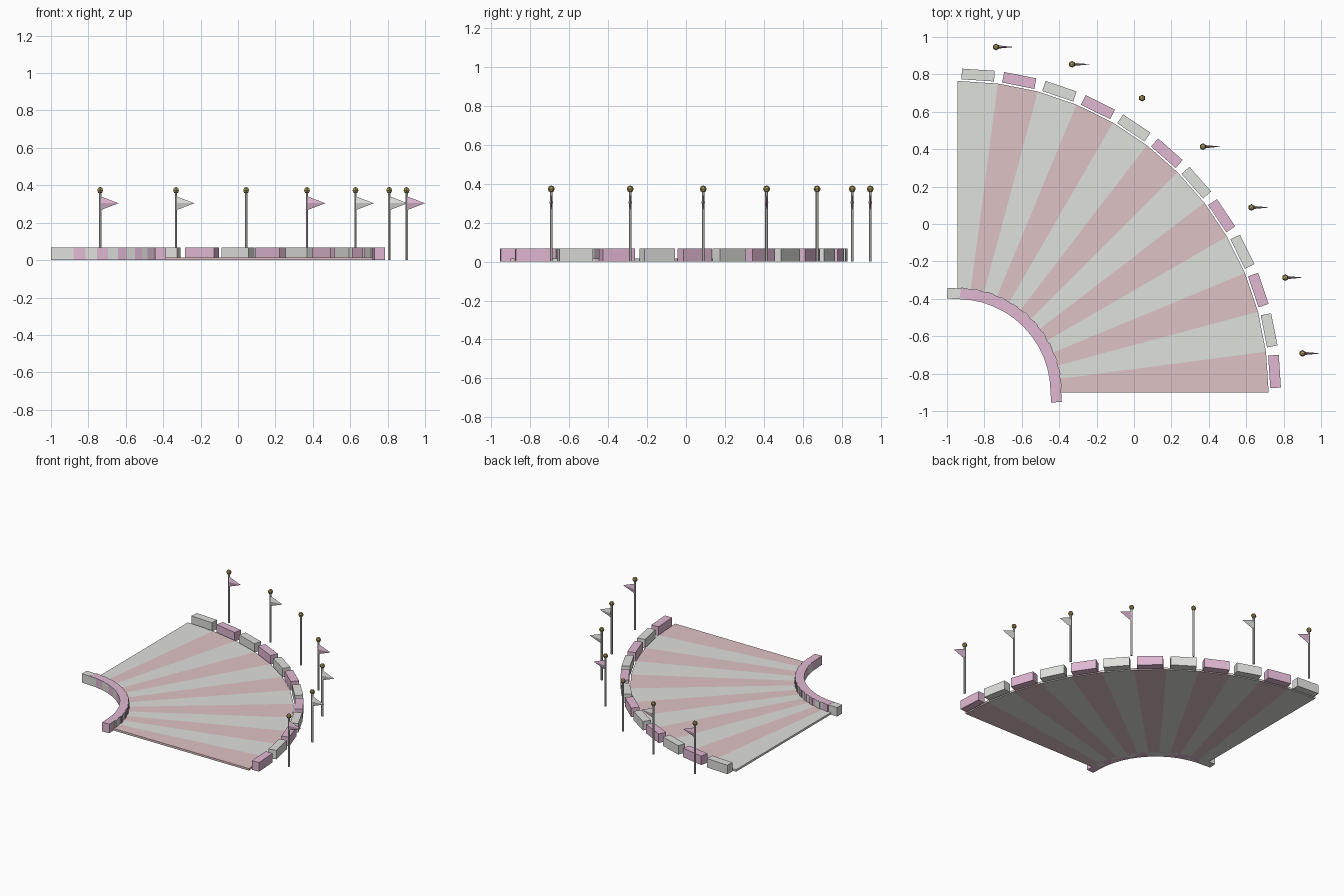
import bpy
import bmesh
from math import sin, cos, radians
from mathutils import Matrix, Vector

old = bpy.data.objects.get("Cube")
if old:
    bpy.data.objects.remove(old)

CENTRE = Vector((-0.945, -0.90, 0))
SEGMENTS = 12
STEP = 90 / SEGMENTS


def material(name, r, g, b):
    m = bpy.data.materials.new(name)
    m.use_nodes = True
    m.diffuse_color = (r, g, b, 1)
    m.node_tree.nodes["Principled BSDF"].inputs["Base Color"].default_value = (r, g, b, 1)
    return m


light_grey = material("light grey", 0.74, 0.75, 0.72)
pink = material("pink", 0.75, 0.48, 0.65)
floor_pink = material("dusty pink", 0.74, 0.54, 0.56)
pole_grey = material("pole grey", 0.62, 0.62, 0.58)
gold = material("old gold", 0.38, 0.31, 0.11)


def finish(name, bm, *mats):
    bmesh.ops.recalc_face_normals(bm, faces=bm.faces)
    mesh = bpy.data.meshes.new(name)
    bm.to_mesh(mesh)
    bm.free()
    for m in mats:
        mesh.materials.append(m)
    obj = bpy.data.objects.new(name, mesh)
    bpy.context.collection.objects.link(obj)
    return obj


def polar(radius, degrees, z=0):
    a = radians(degrees)
    return CENTRE + Vector((radius * cos(a), radius * sin(a), z))


# Fan-shaped floor with alternating wedge stripes
bm = bmesh.new()
rings = []
for i in range(SEGMENTS + 1):
    rings.append([bm.verts.new(polar(r, i * STEP, z))
                  for r, z in ((0.555, 0), (1.665, 0), (1.665, 0.015), (0.555, 0.015))])
for i in range(SEGMENTS):
    a, b = rings[i], rings[i + 1]
    for k in range(4):
        n = (k + 1) % 4
        face = bm.faces.new((a[k], a[n], b[n], b[k]))
        face.material_index = i % 2
bm.faces.new(rings[0])
bm.faces.new(rings[-1]).material_index = 1
finish("striped_floor", bm, floor_pink, light_grey)


# Low walls of tangent blocks; the pink ones stand a hair taller
def block_wall(name, radius):
    for i in range(SEGMENTS):
        angle = (i + 0.5) * STEP
        height = 0.067 if i % 2 == 0 else 0.0662
        bm = bmesh.new()
        place = (Matrix.Translation(polar(radius, angle, height / 2))
                 @ Matrix.Rotation(radians(angle), 4, "Z")
                 @ Matrix.Diagonal((0.057, 0.175, height, 1)))
        bmesh.ops.create_cube(bm, size=1, matrix=place)
        finish(f"{name}_{i + 1}", bm, light_grey if i % 2 else pink)


block_wall("inner_wall_block", 0.526)
block_wall("outer_wall_block", 1.70)

# Flagpoles around the outside; one carries no pennant
pennants = [pink, light_grey, light_grey, pink, None, light_grey, pink]
for i, colour in enumerate(pennants):
    base = polar(1.858, (i + 0.5) * 90 / len(pennants))

    bm = bmesh.new()
    bmesh.ops.create_cone(bm, cap_ends=True, segments=6, radius1=0.0075, radius2=0.0075,
                          depth=0.37, matrix=Matrix.Translation(base + Vector((0, 0, 0.185))))
    finish(f"flagpole_{i + 1}", bm, pole_grey)

    bm = bmesh.new()
    bmesh.ops.create_uvsphere(bm, u_segments=6, v_segments=4, radius=0.018,
                              matrix=Matrix.Translation(base + Vector((0, 0, 0.373))))
    finish(f"pole_ball_{i + 1}", bm, gold)

    if colour:
        # Thin pointed pennant tapering toward +x
        bm = bmesh.new()
        place = (Matrix.Translation(base + Vector((0.051, 0, 0.304)))
                 @ Matrix.Diagonal((1, 0.25, 1, 1))
                 @ Matrix.Rotation(radians(90), 4, "Y"))
        bmesh.ops.create_cone(bm, cap_ends=True, segments=4, radius1=0.036, radius2=0,
                              depth=0.094, matrix=place)
        bmesh.ops.remove_doubles(bm, verts=bm.verts, dist=0.0001)
        finish(f"pennant_{i + 1}", bm, colour)
